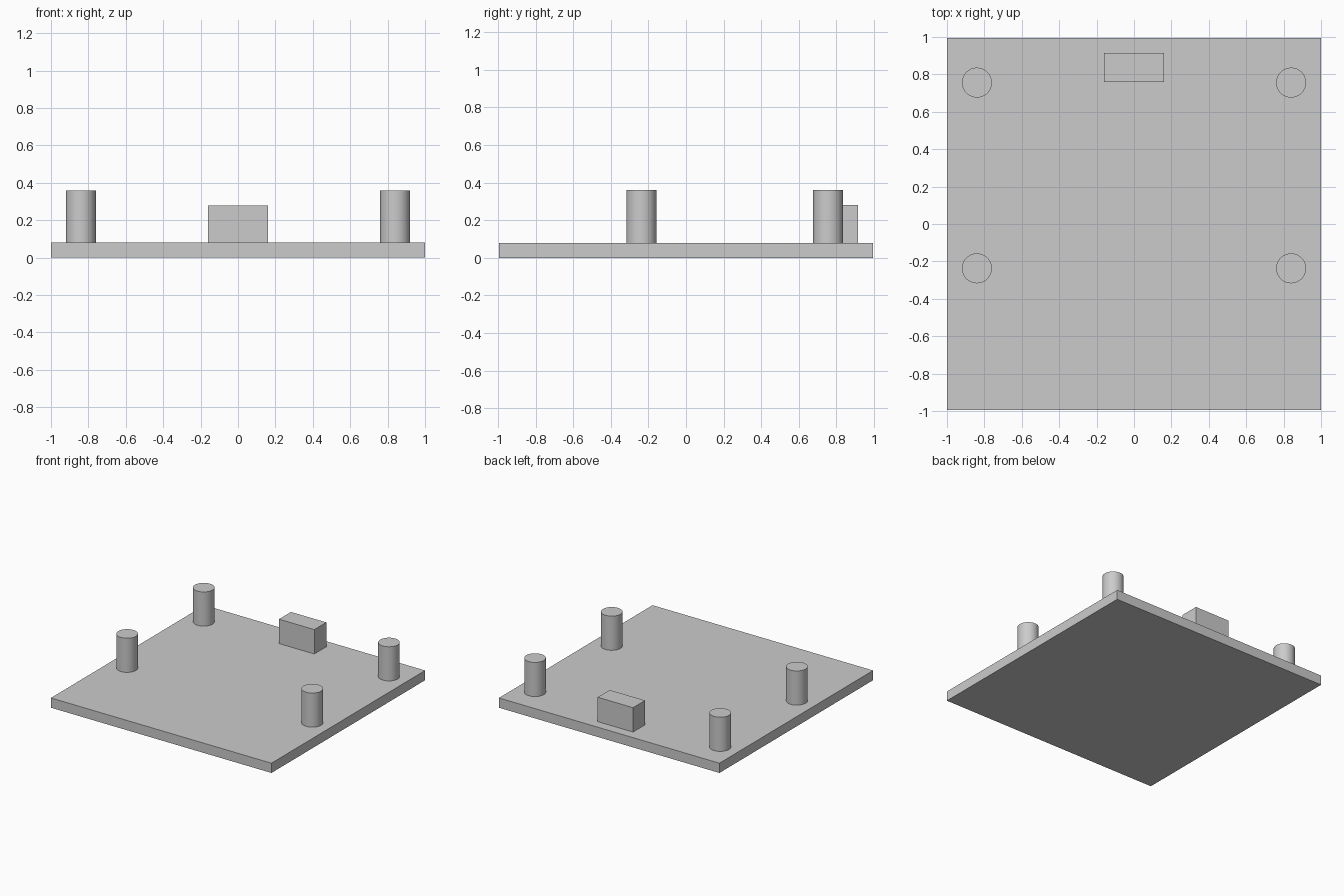
import bpy
import math

cube = bpy.data.objects.get("Cube")
if cube:
    bpy.data.objects.remove(cube, do_unlink=True)

# Single grey material
grey = bpy.data.materials.new("light_grey")
grey.use_nodes = True
colour = (0.6, 0.6, 0.6, 1)
grey.diffuse_color = colour
grey.node_tree.nodes["Principled BSDF"].inputs["Base Color"].default_value = colour


def finish(name):
    obj = bpy.context.object
    obj.name = name
    obj.data.materials.append(grey)
    return obj


def box(name, low, high):
    centre = [(a + b) / 2 for a, b in zip(low, high)]
    bpy.ops.mesh.primitive_cube_add(size=1, location=centre)
    obj = finish(name)
    obj.scale = [b - a for a, b in zip(low, high)]
    bpy.ops.object.transform_apply(location=False, rotation=False, scale=True)


def post(name, x, y):
    bpy.ops.mesh.primitive_cylinder_add(
        vertices=64, radius=0.08, depth=POST_TOP - PLATE_TOP,
        location=(x, y, (POST_TOP + PLATE_TOP) / 2))
    finish(name)
    bpy.ops.object.shade_smooth_by_angle(angle=math.radians(30))


PLATE_TOP = 0.08
POST_TOP = 0.36

# Flat base plate
box("base_plate", (-1, -0.995, 0), (1, 0.995, PLATE_TOP))

# Block near the back edge
box("rear_block", (-0.16, 0.76, PLATE_TOP), (0.16, 0.915, 0.28))

# Four round posts
for side, x in (("left", 0.84), ("right", -0.84)):
    for place, y in (("front", -0.237), ("rear", 0.756)):
        post(f"{place}_{side}_post", x, y)
